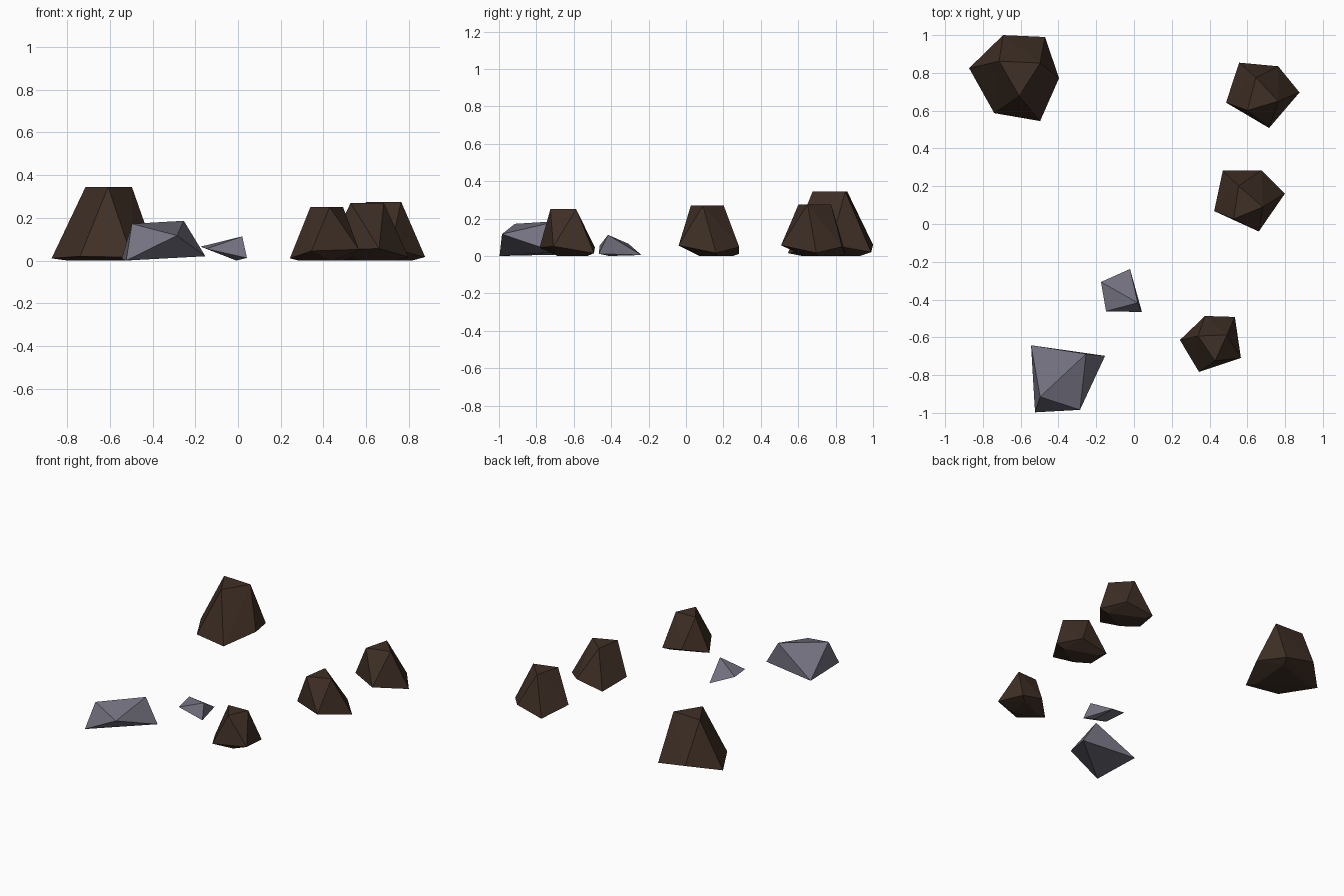
import bpy, bmesh, math
from mathutils import Vector, Matrix

if "Cube" in bpy.data.objects:
    bpy.data.objects.remove(bpy.data.objects["Cube"])


def material(name, rgb):
    m = bpy.data.materials.new(name)
    m.diffuse_color = (*rgb, 1)
    m.use_nodes = True
    m.node_tree.nodes["Principled BSDF"].inputs["Base Color"].default_value = m.diffuse_color
    return m


brown = material("dark brown", (0.05, 0.029, 0.019))
grey = material("slate grey", (0.17, 0.165, 0.212))


def rock(name, points, mat, matrix=Matrix()):
    """Faceted rock: the convex hull of a few corner points."""
    bm = bmesh.new()
    for p in points:
        bm.verts.new(matrix @ Vector(p))
    res = bmesh.ops.convex_hull(bm, input=bm.verts[:])
    loose = [v for v in bm.verts if not v.link_faces]
    bmesh.ops.delete(bm, geom=loose, context='VERTS')
    bmesh.ops.dissolve_limit(bm, angle_limit=math.radians(1),
                             verts=bm.verts[:], edges=bm.edges[:])
    bmesh.ops.recalc_face_normals(bm, faces=bm.faces[:])
    mesh = bpy.data.meshes.new(name)
    bm.to_mesh(mesh)
    bm.free()
    mesh.materials.append(mat)
    ob = bpy.data.objects.new(name, mesh)
    bpy.context.collection.objects.link(ob)
    return ob


# Shared small boulder: base ring, flat triangular top, small foot
ring = [(-.170, .003, .01), (-.037, .13, .045), (.121, .125, .015),
        (.153, -.092, .052), (-.069, -.166, .045)]
top = [(-.074, .024, .25), (.079, .030, .25), (.016, -.108, .25)]
foot = [(-.13, .0, 0), (.08, .09, 0), (.03, -.07, 0)]

# name, centre, turn, width scale, height scale, lean of the top
boulders = [("front_boulder", (.413, -.617), 0, 1.0, 1.0, (0, 0)),
            ("middle_boulder", (.606, .151), -43, 1.11, 1.08, (-.01, -.025)),
            ("back_boulder", (.680, .707), -49, 1.13, 1.10, (0, -.012))]
for name, (cx, cy), turn, s, h, (lx, ly) in boulders:
    spin = Matrix.Rotation(math.radians(turn), 4, 'Z') @ Matrix.Diagonal((s, s, h, 1))
    pts = [spin @ Vector(p) + Vector((cx, cy, 0)) for p in ring + foot]
    pts += [spin @ Vector(p) + Vector((cx + lx, cy + ly, 0)) for p in top]
    rock(name, pts, brown)

# Large boulder with a six-cornered base
rock("large_boulder", [
    (-.873, .825, .01), (-.693, 1.0, .06), (-.471, .99, .02),
    (-.397, .772, .06), (-.497, .545, .015), (-.740, .587, .02),
    (-.714, .862, .345), (-.497, .852, .345), (-.608, .677, .345),
    (-.80, .82, 0), (-.50, .93, 0), (-.52, .62, 0)], brown)

# Large flat slate stone
rock("large_slate", [
    (-.545, -.642, .008), (-.153, -.698, .02), (-.286, -.984, .117),
    (-.524, -.997, .0), (-.254, -.688, .186), (-.497, -.915, .172)], grey)

# Small slate chip
rock("small_slate", [
    (-.175, -.307, .065), (-.021, -.238, .005), (.042, -.466, .012),
    (-.148, -.462, .055), (.02, -.417, .113), (-.008, -.41, 0)], grey)
